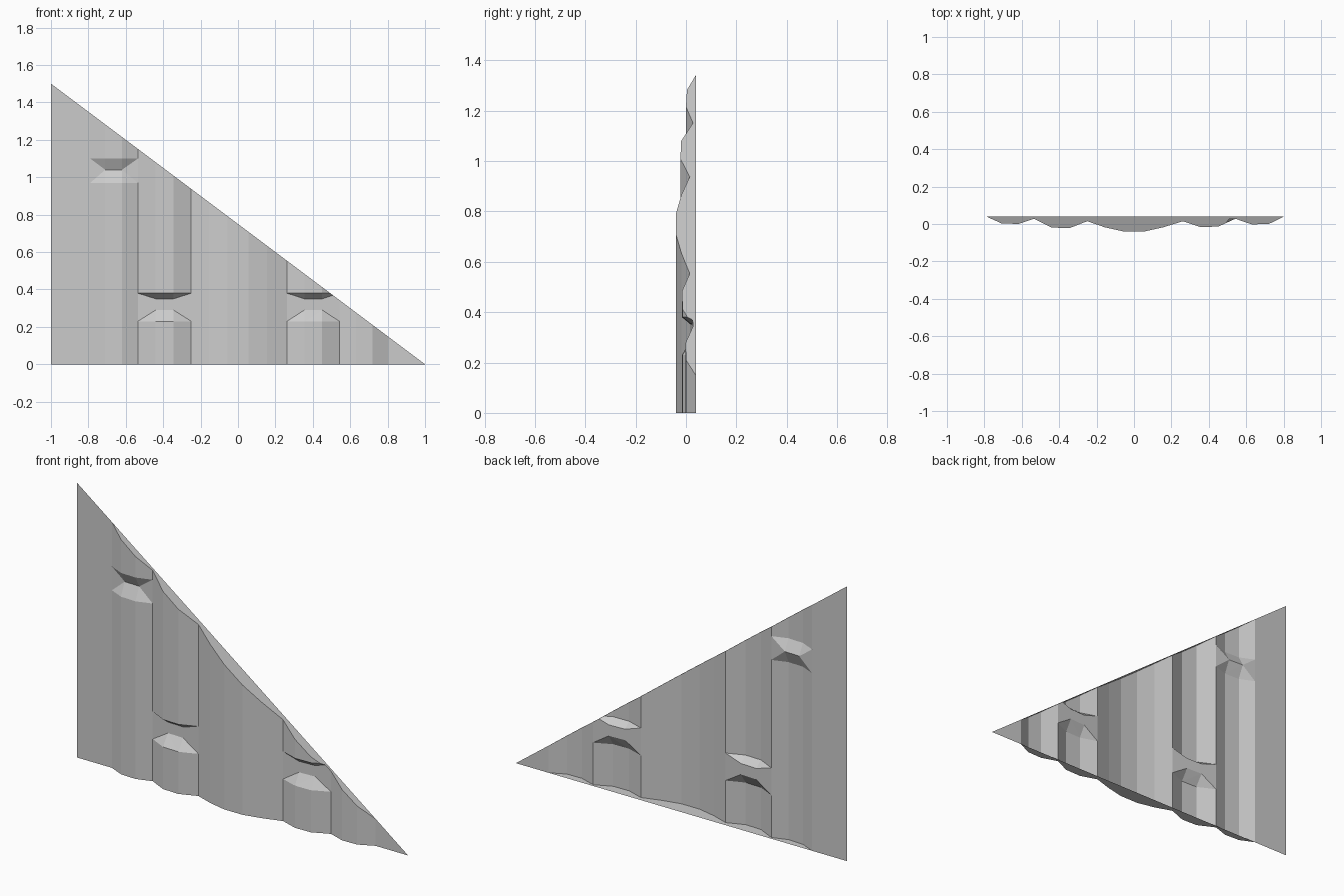
import bpy, bmesh
from mathutils import Vector

cube = bpy.data.objects.get("Cube")
if cube:
    bpy.data.objects.remove(cube, do_unlink=True)

BACK = 0.04

# Ribbed cross-section: (x, y) from one end of the panel to the other
profile = [(-1, BACK), (-.79, BACK), (-.71, .004), (-.62, 0), (-.535, .028),
           (-.44, -.019), (-.345, -.022), (-.25, .015), (-.155, -.018),
           (-.055, -BACK), (.055, -BACK), (.155, -.018), (.262, .015),
           (.355, -.016), (.45, -.014), (.542, .028), (.63, -.002),
           (.72, 0), (.803, BACK), (1, BACK)]
heights = [0, .23, .29, .35, .38, .97, 1.04, 1.10, 1.5]

# Notches: first profile index of the rib, and the rows pressed flat
notches = [(1, (1.04,)), (4, (.29, .35)), (12, (.29, .35))]


def depth(i, z):
    """Depth of the sheet, pressed back to the rib's edges inside a notch."""
    for start, rows in notches:
        if z in rows and start < i < start + 3:
            a, b = profile[start], profile[start + 3]
            t = (profile[i][0] - a[0]) / (b[0] - a[0])
            return a[1] + t * (b[1] - a[1])
    return profile[i][1]


bm = bmesh.new()
grid = [[bm.verts.new((p[0], depth(i, z), z)) for z in heights]
        for i, p in enumerate(profile)]

# Sheet: each cell is split along its deeper diagonal
for i in range(len(profile) - 1):
    for j in range(len(heights) - 1):
        a, b = grid[i][j], grid[i + 1][j]
        c, d = grid[i + 1][j + 1], grid[i][j + 1]
        if a.co.y + c.co.y > b.co.y + d.co.y:
            bm.faces.new((a, b, c))
            bm.faces.new((a, c, d))
        else:
            bm.faces.new((a, b, d))
            bm.faces.new((b, c, d))

# Slanted cut from the tall corner to the low one
normal = Vector((.6, 0, .8))
corner = Vector((1, 0, 0))
bmesh.ops.bisect_plane(bm, geom=bm.verts[:] + bm.edges[:] + bm.faces[:],
                       dist=1e-5, plane_co=corner, plane_no=normal,
                       clear_outer=True)

# Thin closing strips along the bottom and the slanted edge
def on_rim(edge):
    low = all(abs(v.co.z) < 1e-4 for v in edge.verts)
    slant = all(abs((v.co - corner).dot(normal)) < 1e-4 for v in edge.verts)
    return edge.is_boundary and (low or slant)


rim = [e for e in bm.edges if on_rim(e)]
strip = bmesh.ops.extrude_edge_only(bm, edges=rim)["geom"]
for v in strip:
    if isinstance(v, bmesh.types.BMVert):
        v.co.y = BACK
bmesh.ops.remove_doubles(bm, verts=bm.verts[:], dist=1e-4)
bmesh.ops.recalc_face_normals(bm, faces=bm.faces[:])

# Keep the front of the sheet facing forward
if sum(f.normal.y * f.calc_area() for f in bm.faces) > 0:
    bmesh.ops.reverse_faces(bm, faces=bm.faces[:])

mesh = bpy.data.meshes.new("ribbed_triangle_panel")
bm.to_mesh(mesh)
bm.free()
panel = bpy.data.objects.new("ribbed_triangle_panel", mesh)
bpy.context.collection.objects.link(panel)

# Plain grey finish
grey = bpy.data.materials.new("light_grey")
grey.use_nodes = True
colour = (.6, .6, .6, 1)
grey.diffuse_color = colour
grey.node_tree.nodes["Principled BSDF"].inputs["Base Color"].default_value = colour
mesh.materials.append(grey)
